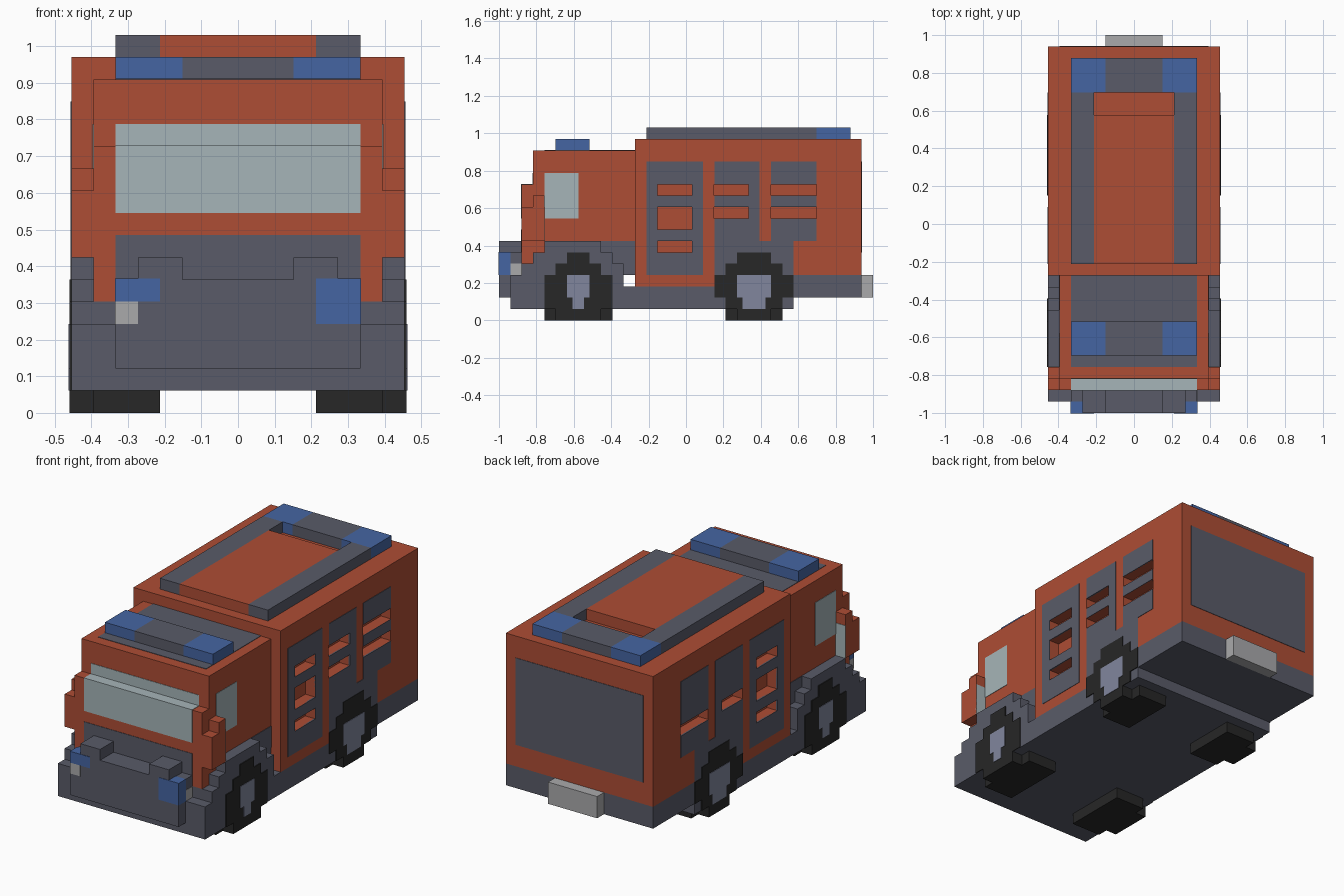
import bpy, bmesh

if "Cube" in bpy.data.objects:
    bpy.data.objects.remove(bpy.data.objects["Cube"])

V = 2 / 33          # one block of the model's grid
E = 0.04            # thickness of inlaid panels, in blocks
COLORS = {
    "red": (0.42, 0.075, 0.035, 1), "slate": (0.10, 0.105, 0.14, 1),
    "blue": (0.06, 0.13, 0.36, 1), "glass": (0.38, 0.46, 0.48, 1),
    "black": (0.02, 0.02, 0.02, 1), "hub": (0.22, 0.24, 0.34, 1),
    "silver": (0.40, 0.40, 0.41, 1),
}
mats = {}


def blocks(name, color, boxes, mirror=False):
    """One object from boxes (x0, x1, y0, y1, z0, z1) in grid blocks."""
    if mirror:
        boxes = boxes + [(15 - b[1], 15 - b[0]) + tuple(b[2:]) for b in boxes]
    bm = bmesh.new()
    for x0, x1, y0, y1, z0, z1 in boxes:
        vs = bmesh.ops.create_cube(bm, size=1)["verts"]
        for v in vs:
            v.co = (((x1 if v.co.x > 0 else x0) - 7.5) * V,
                    ((y1 if v.co.y > 0 else y0) - 16.5) * V,
                    (z1 if v.co.z > 0 else z0) * V)
    me = bpy.data.meshes.new(name)
    bm.to_mesh(me)
    bm.free()
    ob = bpy.data.objects.new(name, me)
    bpy.context.collection.objects.link(ob)
    if color:
        if color not in mats:
            mats[color] = bpy.data.materials.new(color)
            mats[color].diffuse_color = COLORS[color]
        me.materials.append(mats[color])
    return ob


def side(y0, y1, z0, z1, x=15):
    """Thin inlay on a side wall."""
    return (x - 0.1, x + E, y0, y1, z0, z1)


# Chassis and bumpers
blocks("chassis", "slate", [(0, 15, 1, 26, 1, 2), (0, 15, 1, 32, 2, 3),
                            (0, 15, 1, 11, 3, 4), (0, 15, 19, 32, 3, 4)])
blocks("front_bumper", "slate", [(2, 13, 0, 2, 2, 6)])
blocks("bumper_posts", "slate", [(3, 5, 0, 2, 6, 7)], True)
blocks("rear_step", "silver", [(5, 10, 32, 33, 2, 4)])
blocks("headlights", "blue", [(11, 13 + E, -E, 1, 5, 6 + E), (11, 13 + E, -E, 1, 4, 5)][:1]
       + [(2 - E, 4, -E, 1, 5, 6 + E), (11, 13 + E, -E, 1, 4, 5)])
blocks("side_markers", "silver", [(2 - E, 3, -E, 1, 4, 5), (12, 13 + E, 1, 2, 4, 5)])

# Cab
blocks("cab", "red", [(1, 14, 3, 12, 5, 15), (1, 14, 2, 3, 5, 12)])
blocks("cab_base", "slate", [(1, 14, 2, 12, 4, 5)])
blocks("cab_side_trim", "slate", [side(4, 12, 5, 7, 14)], True)
blocks("grille", "slate", [(2, 13, 2 - E, 2.5, 5, 8)])
blocks("windshield", "glass", [(2, 13, 2 - E, 3, 9, 12 + E), (2, 13, 3 - E, 3.5, 12, 13)])
blocks("side_windows", "glass", [side(4, 7, 9, 13, 14)], True)
blocks("cab_roof_panel", "slate", [(2, 13, 4, 12, 14.9, 15 + E)])
blocks("mirrors", "red", [(14, 15, 2, 3, 7, 10), (14, 15, 3, 4, 7, 11)], True)
blocks("mirror_glass", "glass", [(14, 15, 3.9, 4 + E, 7, 10)], True)
blocks("light_bar", "slate", [(5, 10, 5, 8, 15, 16)])
blocks("light_bar_lamps", "blue", [(10, 13, 5, 8, 15, 16)], True)
blocks("front_fenders", "slate", [(14, 15, 2, 11, 4, 5), (14, 15, 3, 10, 5, 6),
                                  (14, 15, 4, 9, 6, 7)], True)

# Rear body with side panels and recessed slots
body = blocks("rear_body", "red", [(0, 15, 12, 32, 4, 16)])
blocks("body_sill", "red", [(0, 15, 12, 19, 3, 4)])
panels = [blocks("side_panel", "slate", [side(y0, y1, z0, 14)], True)
          for y0, y1, z0 in ((13, 18, 4), (19, 23, 4), (24, 28, 7))]
blocks("rear_arch_trim", "slate", [side(23, 26, 4, 7)], True)
blocks("rear_door", "slate", [(1, 14, 31.9, 32 + E, 6, 14)])

g = 0.01


def slot(y0, y1, z0, z1):
    return (14, 16, y0 - g, y1 + g, z0, z1)


both = [slot(14, 17, 11, 12), slot(14, 17, 8, 10), slot(14, 17, 6, 7),
        slot(19, 22, 9, 10), slot(24, 28, 9, 10)]
right_only = [slot(19, 22, 11, 12), slot(24, 28, 11, 12)]
left = [(15 - b[1], 15 - b[0]) + b[2:] for b in both]
cutter = blocks("slot_cutter", None, both + right_only + left)
cutter.hide_render = True
cutter.hide_viewport = False
cutter.display_type = 'WIRE'
for ob in [body] + panels:
    m = ob.modifiers.new("slots", 'BOOLEAN')
    m.operation = 'DIFFERENCE'
    m.solver = 'EXACT'
    m.object = cutter
    bpy.context.view_layer.objects.active = ob
    bpy.ops.object.modifier_apply(modifier=m.name)
bpy.data.objects.remove(cutter)

# Roof frame around a sunken hatch
blocks("roof_frame", "slate", [(2, 4, 13, 28, 16, 17), (11, 13, 13, 28, 16, 17),
                               (5, 10, 28, 31, 16, 17)])
blocks("roof_lamps", "blue", [(10, 13, 28, 31, 16, 17)], True)
blocks("roof_deck", "red", [(4, 11, 13, 26, 16, 17)])

# Wheels: stepped rows (half width, z0, z1) around an axle position
for name, yc, rows, hub in (
        ("front_wheel", 7, ((2, 0, 1), (3, 1, 4), (2, 4, 5), (1, 5, 6)), 1),
        ("rear_wheel", 22.5, ((1.5, 0, 1), (3.5, 2, 4), (2.5, 1, 5), (1.5, 5, 6)), 1.5)):
    w = 3 if name == "front_wheel" else 2.5
    tyre = [(14, 15 + 2 * E, yc - h, yc + h, z0, z1) for h, z0, z1 in rows]
    tyre.append((11, 14, yc - w, yc + w, 0, 2))
    blocks(name, "black", tyre, True)
    hubs = [(14.5, 15 + 3 * E, yc - hub, yc + hub, 2, 4),
            (14.5, 15 + 3 * E, yc - hub + 0.5, yc + hub - 0.5, 1, 4)]
    blocks(name + "_hub", "hub", hubs, True)

for m in bpy.data.materials:
    if m.users and not m.is_grease_pencil:
        m.use_nodes = True
        m.node_tree.nodes["Principled BSDF"].inputs["Base Color"].default_value = m.diffuse_color
